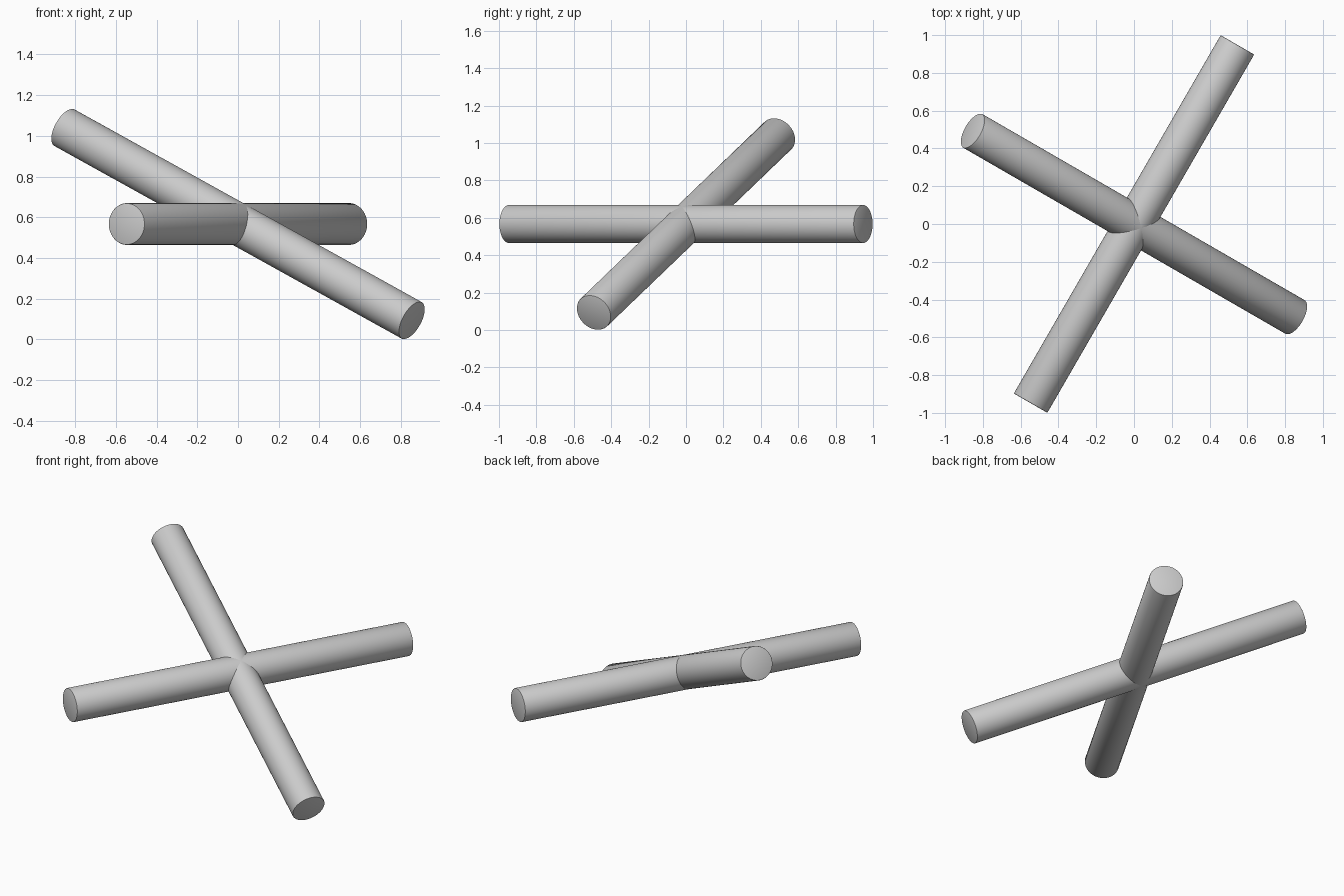
import bpy
from math import cos, sin, radians
from mathutils import Vector

cube = bpy.data.objects.get("Cube")
if cube:
    bpy.data.objects.remove(cube, do_unlink=True)

RADIUS = 0.1025
LENGTH = 2.19
CENTRE = Vector((0, 0, 0.567))

# Single plain grey
grey = bpy.data.materials.new("light_grey")
grey.use_nodes = True
colour = (0.6, 0.6, 0.6, 1)
grey.diffuse_color = colour
grey.node_tree.nodes["Principled BSDF"].inputs["Base Color"].default_value = colour


def rod(name, heading, tilt):
    """Round bar through the centre, pointing along a heading and tilt in degrees."""
    a, t = radians(heading), radians(tilt)
    axis = Vector((cos(a) * cos(t), sin(a) * cos(t), sin(t)))
    bpy.ops.mesh.primitive_cylinder_add(vertices=64, radius=RADIUS, depth=LENGTH, location=CENTRE)
    ob = bpy.context.object
    ob.name = name
    ob.rotation_euler = axis.to_track_quat('Z', 'Y').to_euler()
    ob.data.materials.append(grey)
    # Slightly eased end rims
    bevel = ob.modifiers.new("rim", 'BEVEL')
    bevel.width = 0.005
    bevel.segments = 2
    bevel.limit_method = 'ANGLE'
    bpy.ops.object.modifier_apply(modifier=bevel.name)
    bpy.ops.object.shade_smooth_by_angle(angle=radians(35))
    return ob


# Two equal bars crossing at right angles
rod("level_bar", 60, 0)
rod("tilted_bar", 150, 25.66)
